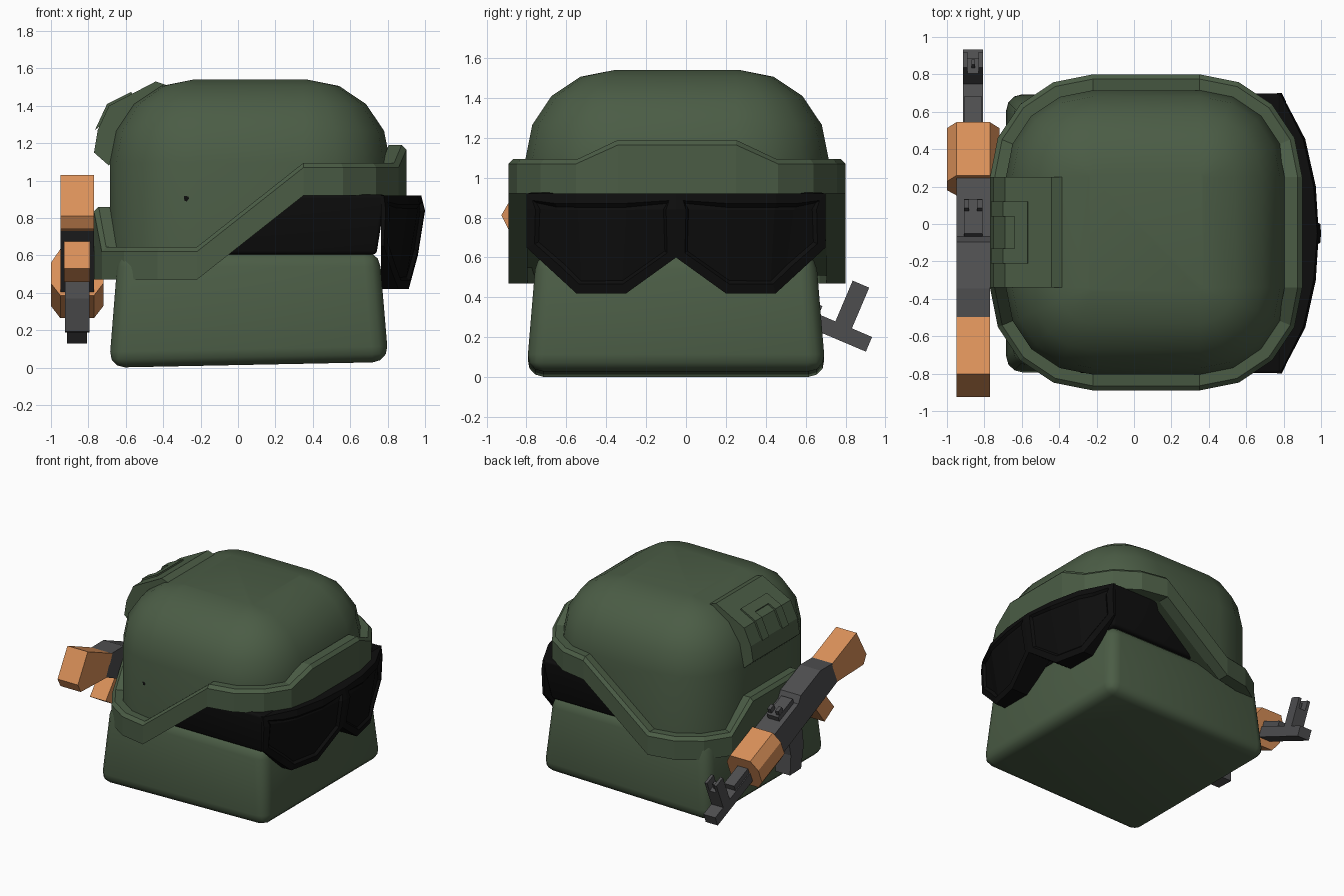
import bpy, bmesh, math

if "Cube" in bpy.data.objects:
    bpy.data.objects.remove(bpy.data.objects["Cube"])


def material(name, r, g, b):
    m = bpy.data.materials.new(name)
    m.use_nodes = True
    m.diffuse_color = (r, g, b, 1)
    bsdf = next(n for n in m.node_tree.nodes if n.type == 'BSDF_PRINCIPLED')
    bsdf.inputs["Base Color"].default_value = (r, g, b, 1)
    bsdf.inputs["Roughness"].default_value = 0.8
    return m


GREEN = material("olive green", 0.07, 0.108, 0.06)
BLACK = material("goggle black", 0.004, 0.004, 0.004)
GREY = material("gun grey", 0.075, 0.075, 0.078)
WOOD = material("orange wood", 0.70, 0.28, 0.10)


def finish(name, bm, mat, smooth=False):
    me = bpy.data.meshes.new(name)
    bm.to_mesh(me)
    bm.free()
    me.materials.append(mat)
    ob = bpy.data.objects.new(name, me)
    bpy.context.collection.objects.link(ob)
    if smooth:
        for o in bpy.context.selected_objects:
            o.select_set(False)
        bpy.context.view_layer.objects.active = ob
        ob.select_set(True)
        bpy.ops.object.shade_smooth_by_angle(angle=math.radians(35))
    return ob


def loft(name, rings, mat, caps=True, wrap=False, smooth=False):
    """Join equal closed rings of points with quads."""
    bm = bmesh.new()
    vs = [[bm.verts.new(p) for p in ring] for ring in rings]
    n = len(vs[0])
    pairs = list(zip(vs, vs[1:])) + ([(vs[-1], vs[0])] if wrap else [])
    for a, b in pairs:
        for i in range(n):
            j = (i + 1) % n
            bm.faces.new((a[i], a[j], b[j], b[i]))
    if caps and not wrap:
        bm.faces.new(vs[0])
        bm.faces.new(vs[-1])
    bmesh.ops.recalc_face_normals(bm, faces=bm.faces)
    return finish(name, bm, mat, smooth)


# Shared rounded outline of helmet and rim
CX, CY, RAD = 0.065, -0.045, 0.55


def outline(d, height):
    ring = []
    for q, (sx, sy) in enumerate([(1, 1), (-1, 1), (-1, -1), (1, -1)]):
        for k in range(5):
            a = math.radians(90 * q + 22.5 * k)
            centre = abs(math.cos(a)) > 0.99
            ring.append((CX + sx * 0.285 + (RAD - d) * math.cos(a),
                         CY + sy * 0.295 + (RAD - d) * math.sin(a),
                         height(sx > 0, centre)))
    return ring


def rim_low(front, centre):
    return 0.92 if front else 0.47


def rim_top(front, centre):
    bump = (0.095 if front else 0.215) if centre else 0
    return rim_low(front, centre) + 0.15 + bump


# Helmet shell
CURVE = 0.445
shell = [outline(0.085, lambda f, c: rim_low(f, c) + 0.04)]
for k in range(5):
    t = math.radians(22.5 * k)
    z = 1.095 + CURVE * math.sin(t)
    shell.append(outline(0.085 + CURVE * (1 - math.cos(t)), lambda f, c: z))
loft("helmet_shell", shell, GREEN, smooth=True)

# Helmet rim with raised brow and nape
rim = [outline(0, rim_low), outline(0, rim_top),
       outline(0.025, lambda f, c: rim_top(f, c) + 0.025),
       outline(0.095, lambda f, c: rim_top(f, c) + 0.025),
       outline(0.095, rim_low)]
loft("helmet_rim", rim, GREEN, wrap=True)


# Tapered boxes for head and goggle strap
def tapered_box(name, x0, x1, z0, z1, low, high, tilt, radius, mat):
    bm = bmesh.new()
    bmesh.ops.create_cube(bm, size=2)
    for v in bm.verts:
        top = v.co.z > 0
        v.co.y = -0.05 + v.co.y * (high if top else low)
        mid, half = (x0 + x1) / 2, (x1 - x0) / 2
        v.co.x = mid + v.co.x * (half - (low - (high if top else low)))
        v.co.z = z1 if top else z0 + tilt * (v.co.x - x0)
    bmesh.ops.bevel(bm, geom=bm.edges[:], offset=radius, segments=3,
                    profile=0.5, affect='EDGES')
    return finish(name, bm, mat, True)


tapered_box("head", -0.69, 0.805, 0, 0.625, 0.75, 0.70, 0.02, 0.085, GREEN)
tapered_box("goggle_strap", -0.25, 0.74, 0.605, 0.925, 0.70, 0.75, 0, 0.02, BLACK)

# Goggles: curved mask with notched lower edge and two recessed lenses
half_mask = [(0.75, 0.79, 0.65), (0.60, 0.875, 0.512), (0.50, 0.925, 0.42),
             (0.25, 0.98, 0.42), (0, 1.0, 0.60)]
mask = [(-d, x, z) for d, x, z in half_mask] + half_mask[-2::-1]
bm = bmesh.new()
grid = []
for d, x, low in mask:
    lean = 0.16 * (0.84 - low)
    grid.append([bm.verts.new((max(px, 0.78), d - 0.05, pz)) for px, pz in
                 ((x - 0.02, 0.92), (x, 0.84), (x - lean, low))])
lenses = [[], []]
for i, (a, b) in enumerate(zip(grid, grid[1:])):
    for j in range(2):
        lenses[i // 4].append(bm.faces.new((a[j], a[j + 1], b[j + 1], b[j])))
border = [e for e in bm.edges if e.is_boundary]
back = bmesh.ops.extrude_edge_only(bm, edges=border)["geom"]
for v in back:
    if isinstance(v, bmesh.types.BMVert):
        v.co.x = 0.765
bmesh.ops.holes_fill(bm, edges=[e for e in bm.edges if e.is_boundary], sides=0)
bmesh.ops.recalc_face_normals(bm, faces=bm.faces)
for lens in lenses:
    bmesh.ops.inset_region(bm, faces=lens, thickness=0.05, depth=0)
    bmesh.ops.inset_region(bm, faces=lens, thickness=0.015, depth=-0.02)
finish("goggles", bm, BLACK)


# Rear mount on the shell, extruded across y
def mount_part(name, profile, y0, y1):
    loft(name, [[(x, y, z) for x, z in profile] for y in (y0, y1)], GREEN)


mount_part("rear_mount", [(-0.69, 1.08), (-0.77, 1.15), (-0.75, 1.27), (-0.69, 1.40),
                          (-0.44, 1.53), (-0.38, 1.51), (-0.40, 1.45), (-0.55, 1.30)],
           -0.34, 0.25)
arm = [(-0.765, 1.27), (-0.70, 1.41), (-0.57, 1.475), (-0.56, 1.44), (-0.66, 1.35)]
mount_part("mount_arm_right", arm, -0.21, -0.13)
mount_part("mount_arm_left", arm, 0.04, 0.12)
mount_part("mount_bar", [(-0.64, 1.44), (-0.57, 1.475), (-0.56, 1.44), (-0.62, 1.40)],
           -0.13, 0.04)

# Rifle: profiles run along the tilted barrel axis (u forward, v up)
GX, TILT = -0.86, math.radians(23)


def gun_point(x, u, v):
    return (GX + x, u * math.cos(TILT) + v * math.sin(TILT),
            0.69 - u * math.sin(TILT) + v * math.cos(TILT))


def gun_part(name, profile, half, mat, offset=0):
    loft(name, [[gun_point(offset + s * half, u, v) for u, v in profile]
                for s in (-1, 1)], mat)


def gun_box(name, u0, u1, v0, v1, half, mat, offset=0):
    gun_part(name, [(u0, v0), (u1, v0), (u1, v1), (u0, v1)], half, mat, offset)


gun_part("stock", [(-0.87, 0), (-0.53, 0), (-0.53, -0.18), (-0.84, -0.30), (-0.90, -0.25)],
         0.09, WOOD)
gun_part("receiver", [(-0.54, 0), (-0.40, 0.06), (-0.13, 0.06), (-0.08, 0.02),
                      (0.28, 0.02), (0.28, -0.20), (-0.54, -0.18)], 0.09, GREY)
gun_part("pistol_grip", [(-0.38, -0.15), (-0.24, -0.15), (-0.30, -0.38), (-0.44, -0.36)],
         0.07, WOOD)
gun_part("magazine", [(-0.08, -0.17), (0.10, -0.17), (0.13, -0.32), (0.20, -0.46),
                      (0.07, -0.51), (-0.03, -0.36)], 0.065, GREY)
gun_box("trigger_guard", -0.25, -0.07, -0.27, -0.25, 0.03, GREY)
gun_box("rear_sight_base", -0.08, 0.12, 0, 0.06, 0.05, GREY)

# Faceted handguard
section = [(0.09, 0.05), (0.14, -0.03), (0.14, -0.15), (0.09, -0.22)]
section += [(-x, v) for x, v in reversed(section)]
loft("handguard", [[gun_point(x, u, v) for x, v in section] for u in (0.26, 0.57)], WOOD)

gun_box("gas_tube", 0.55, 0.76, -0.10, -0.04, 0.045, GREY)
gun_box("barrel", 0.55, 1.05, -0.165, -0.085, 0.053, GREY)
gun_box("front_sight_base", 0.85, 0.94, -0.10, 0.06, 0.053, GREY)
gun_box("front_sight_pin", 0.88, 0.91, 0.05, 0.11, 0.01, GREY)
for side, label in ((-1, "right"), (1, "left")):
    gun_box("front_sight_post_" + label, 0.85, 0.94, 0.05, 0.137, 0.012, GREY, side * 0.041)
    gun_box("rear_sight_post_" + label, 0.05, 0.10, 0.05, 0.10, 0.014, GREY, side * 0.035)
